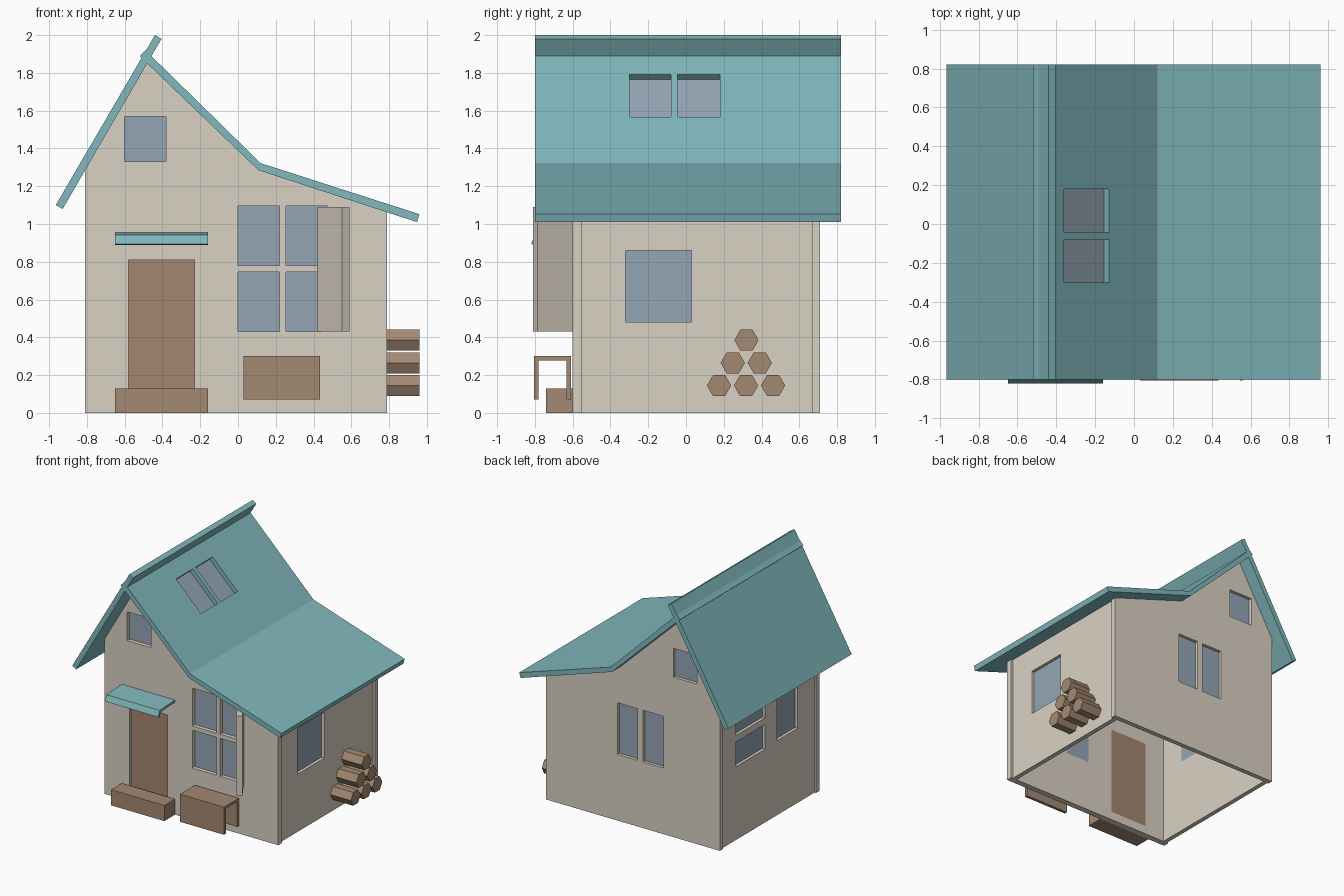
import bpy, bmesh, math

if "Cube" in bpy.data.objects:
    bpy.data.objects.remove(bpy.data.objects["Cube"])

def material(name, r, g, b):
    m = bpy.data.materials.new(name)
    m.diffuse_color = (r, g, b, 1)
    m.use_nodes = True
    m.node_tree.nodes["Principled BSDF"].inputs["Base Color"].default_value = m.diffuse_color
    return m

WALL = material("plaster", 0.70, 0.64, 0.55)
ROOF = material("roof_teal", 0.22, 0.48, 0.51)
WOOD = material("wood", 0.37, 0.25, 0.17)
DOOR = material("door_wood", 0.37, 0.24, 0.16)
GLASS = material("glass", 0.30, 0.38, 0.46)

# Position of a profile point (u, v) pushed to depth d along each axis
PLACE = {"x": lambda u, v, d: (d, u, v),
         "y": lambda u, v, d: (u, d, v),
         "z": lambda u, v, d: (u, v, d)}

def prisms(name, profiles, axis, mat=None):
    """One object made of extruded profiles, each (points, start, end)."""
    bm = bmesh.new()
    for pts, a, b in profiles:
        lo = [bm.verts.new(PLACE[axis](u, v, a)) for u, v in pts]
        hi = [bm.verts.new(PLACE[axis](u, v, b)) for u, v in pts]
        bm.faces.new(lo)
        bm.faces.new(hi[::-1])
        for i in range(len(pts)):
            j = (i + 1) % len(pts)
            bm.faces.new((lo[i], hi[i], hi[j], lo[j]))
    bmesh.ops.recalc_face_normals(bm, faces=bm.faces)
    me = bpy.data.meshes.new(name)
    bm.to_mesh(me)
    bm.free()
    if mat:
        me.materials.append(mat)
    ob = bpy.data.objects.new(name, me)
    bpy.context.collection.objects.link(ob)
    return ob

def rect(u0, u1, v0, v1):
    return [(u0, v0), (u1, v0), (u1, v1), (u0, v1)]

def cut(ob, cutter):
    mod = ob.modifiers.new("openings", "BOOLEAN")
    mod.operation = "DIFFERENCE"
    mod.solver = "EXACT"
    mod.object = cutter
    dg = bpy.context.evaluated_depsgraph_get()
    me = bpy.data.meshes.new_from_object(ob.evaluated_get(dg))
    ob.modifiers.clear()
    ob.data = me
    bpy.data.objects.remove(cutter)

def wall(name, outline, axis, outer, inner, windows):
    """Wall slab with window openings and panes set flush with the inside."""
    ob = prisms(name, [(outline, outer, inner)], axis, WALL)
    lo, hi = min(outer, inner) - 0.1, max(outer, inner) + 0.1
    holes = [(rect(*w), lo, hi) for w in windows]
    cut(ob, prisms("cutter", holes, axis))
    face = inner + 0.35 * (outer - inner)
    panes = [(rect(*w), face, inner) for w in windows if w != DOORWAY]
    prisms(name + "_glass", panes, axis, GLASS)

DOORWAY = (-0.58, -0.23, 0.07, 0.81)
GABLE = [(-0.81, 0), (0.79, 0), (0.79, 1.065), (0.11, 1.288), (-0.478, 1.865), (-0.81, 1.29)]
ATTIC = (-0.60, -0.38, 1.33, 1.57)

# Walls, open underneath
front = [(x, x + 0.22, z, z + 0.315) for x in (0.0, 0.255) for z in (0.43, 0.78)]
wall("front_wall", GABLE, "y", -0.60, -0.55, front + [ATTIC, DOORWAY])
wall("back_wall", GABLE, "y", 0.71, 0.67,
     [(-0.29, -0.10, 0.55, 0.98), (-0.05, 0.135, 0.55, 0.98), ATTIC])
wall("right_wall", rect(-0.55, 0.67, 0, 1.065), "x", 0.773, 0.735,
     [(-0.32, 0.03, 0.48, 0.86)])
wall("left_wall", rect(-0.55, 0.67, 0, 1.30), "x", -0.797, -0.76,
     [(0.10, 0.48, 0.61, 0.815), (0.10, 0.48, 0.87, 1.08), (-0.33, -0.06, 0.62, 1.08)])

# Door
prisms("door", [(rect(*DOORWAY), -0.575, -0.55)], "y", DOOR)

# Roof: straight left slab, bent right slab
prisms("left_roof", [([(-0.965, 1.10), (-0.928, 1.08), (-0.405, 1.98), (-0.44, 2.0)],
                      -0.80, 0.82)], "y", ROOF)
right_roof = prisms("right_roof", [([(-0.49, 1.92), (0.12, 1.322), (0.96, 1.052), (0.948, 1.01),
                                     (0.108, 1.285), (-0.52, 1.888)], -0.80, 0.82)], "y", ROOF)

# Skylights sunk through the steep part of the roof
def slope_band(d0, d1):
    (x0, z0), (x1, z1) = (-0.36, 1.792), (-0.13, 1.567)
    n = (0.70, 0.714)
    return [(x + n[0] * d, z + n[1] * d)
            for x, z, d in ((x0, z0, d0), (x1, z1, d0), (x1, z1, d1), (x0, z0, d1))]

spans = ((-0.30, -0.08), (-0.045, 0.18))
cut(right_roof, prisms("cutter", [(slope_band(-0.1, 0.1), a, b) for a, b in spans], "y"))
prisms("skylight_glass", [(slope_band(-0.044, -0.036), a, b) for a, b in spans], "y", GLASS)

# Bent awning over the door
prisms("awning", [([(-0.59, 0.955), (-0.80, 0.943), (-0.82, 0.895), (-0.805, 0.888),
                    (-0.787, 0.925), (-0.59, 0.935)], -0.65, -0.16)], "x", ROOF)

# Open window shutter
prisms("shutter", [([(0.42, -0.60), (0.55, -0.81), (0.59, -0.785), (0.46, -0.575)],
                    0.43, 1.09)], "z", WALL)

# Door step
prisms("door_step", [(rect(-0.74, -0.60, 0, 0.13), -0.65, -0.16)], "x", WOOD)

# Bench: folded board
prisms("bench", [([(-0.805, 0.07), (-0.805, 0.30), (-0.61, 0.30), (-0.61, 0.07), (-0.632, 0.07),
                   (-0.632, 0.278), (-0.78, 0.278), (-0.78, 0.07)], 0.03, 0.435)], "x", WOOD)

# Stack of hexagonal logs
logs = []
for row in range(3):
    for i in range(3 - row):
        y, z = 0.175 + 0.0725 * row + 0.143 * i, 0.145 + 0.12 * row
        hexagon = [(y + 0.064 * math.cos(k * math.pi / 3), z + 0.064 * math.sin(k * math.pi / 3))
                   for k in range(6)]
        logs.append((hexagon, 0.765, 0.96))
prisms("log_stack", logs, "x", WOOD)
